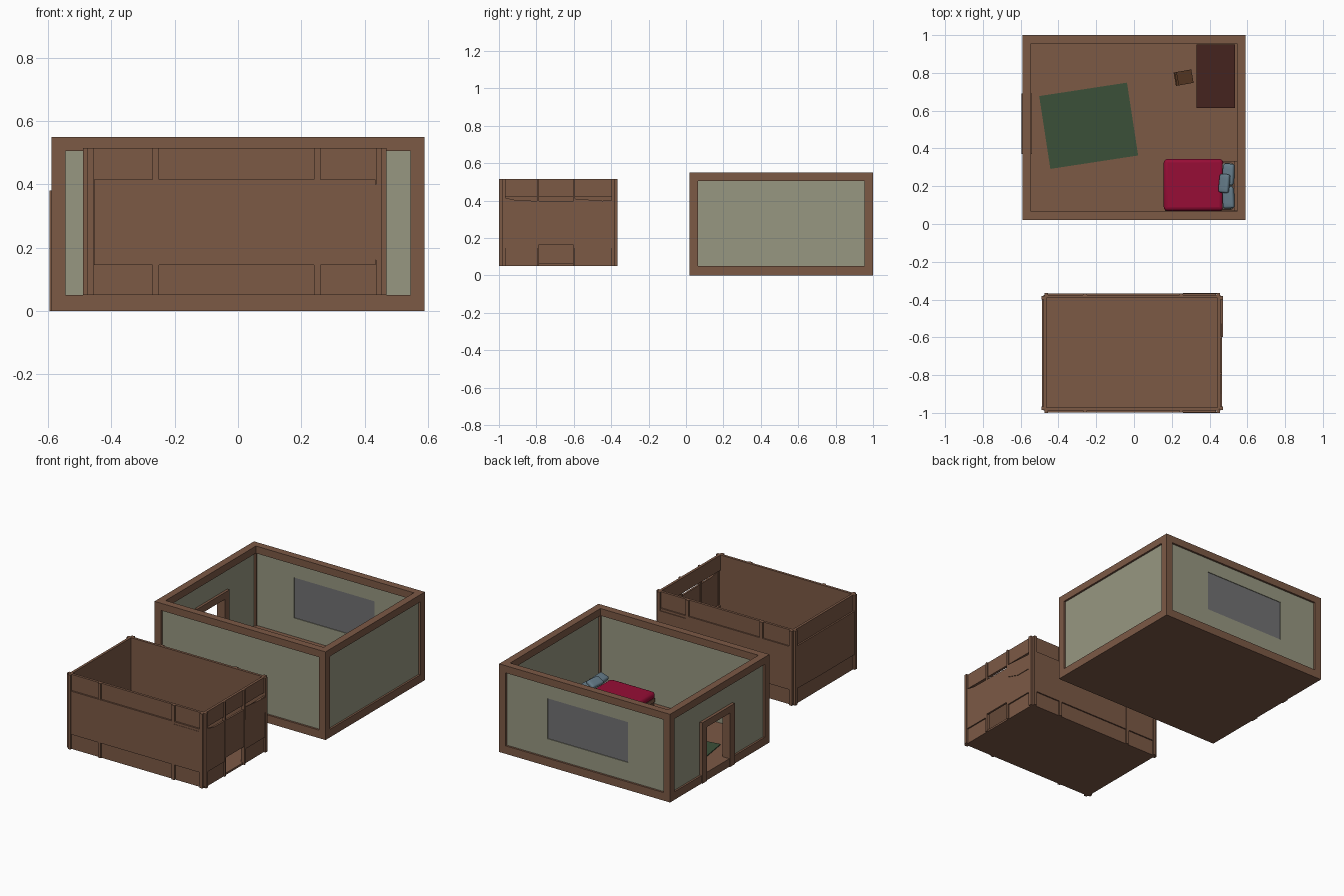
import bpy, bmesh, math
from mathutils import Vector

if "Cube" in bpy.data.objects:
    bpy.data.objects.remove(bpy.data.objects["Cube"])


def material(name, r, g, b):
    m = bpy.data.materials.new(name)
    m.diffuse_color = (r, g, b, 1)
    m.use_nodes = True
    m.node_tree.nodes["Principled BSDF"].inputs["Base Color"].default_value = m.diffuse_color
    return m


WOOD = material("wood", .2, .1, .06)
PLASTER = material("plaster", .31, .31, .22)
GLASS = material("glass", .165, .165, .17)
GREEN = material("rug_green", .044, .08, .04)
RED = material("blanket_red", .31, .004, .037)
DARK = material("dark_wood", .06, .017, .013)
CHAIR = material("chair_wood", .085, .035, .015)
LINEN = material("linen", .45, .4, .33)
PILLOW = material("pillow_blue", .13, .2, .25)


def finish(name, bm, mat):
    bmesh.ops.recalc_face_normals(bm, faces=bm.faces)
    me = bpy.data.meshes.new(name)
    bm.to_mesh(me)
    bm.free()
    me.materials.append(mat)
    ob = bpy.data.objects.new(name, me)
    bpy.context.collection.objects.link(ob)
    return ob


def boxes(name, mat, specs):
    """One object from (x0, x1, y0, y1, z0, z1) boxes."""
    bm = bmesh.new()
    for x0, x1, y0, y1, z0, z1 in specs:
        vs = bmesh.ops.create_cube(bm, size=1)["verts"]
        for v in vs:
            v.co = Vector(((x0 + x1) / 2 + v.co.x * (x1 - x0),
                           (y0 + y1) / 2 + v.co.y * (y1 - y0),
                           (z0 + z1) / 2 + v.co.z * (z1 - z0)))
    return finish(name, bm, mat)


def plank(name, axis, start, depth, outline):
    """Irregular board: outline in (along wall, z), extruded along axis."""
    bm = bmesh.new()
    if axis == 'y':
        vs = [bm.verts.new((a, start, z)) for a, z in outline]
        move = Vector((0, depth, 0))
    else:
        vs = [bm.verts.new((start, a, z)) for a, z in outline]
        move = Vector((depth, 0, 0))
    face = bm.faces.new(vs)
    ext = bmesh.ops.extrude_face_region(bm, geom=[face])["geom"]
    bmesh.ops.translate(bm, vec=move, verts=[g for g in ext if isinstance(g, bmesh.types.BMVert)])
    return finish(name, bm, WOOD)


def soft(name, mat, loc, size, rot=(0, 0, 0), bevel=.02, subdiv=0):
    bpy.ops.mesh.primitive_cube_add(size=1, location=loc, rotation=rot)
    ob = bpy.context.object
    ob.name = name
    ob.scale = size
    bpy.ops.object.transform_apply(location=False, rotation=False, scale=True)
    ob.data.materials.append(mat)
    mod = ob.modifiers.new("bevel", 'BEVEL')
    mod.width, mod.segments = bevel, 3
    if subdiv:
        ob.modifiers.new("subdiv", 'SUBSURF').levels = subdiv
    bpy.ops.object.shade_smooth_by_angle()
    return ob


# ---- furnished room: floor, posts and rails ----
X, Y0, Y1, H, B = .59, .02, 1.0, .55, .045
boxes("room_floor", WOOD, [(-X + .005, X - .005, Y0 + .005, Y1 - .005, 0, .05)])
for n, z0, z1 in (("bottom", 0, .05), ("top", H - B, H)):
    boxes(n + "_rails", WOOD, [
        (-X, X, Y0, Y0 + B, z0, z1), (-X, X, Y1 - B, Y1, z0, z1),
        (-X, -X + B, Y0 + B, Y1 - B, z0, z1), (X - B, X, Y0 + B, Y1 - B, z0, z1)])
boxes("corner_posts", WOOD, [
    (x, x + B, y, y + B, .05, H - B) for x in (-X, X - B) for y in (Y0, Y1 - B)])

# wall panels, set back from the frame
I, O, T = B, .012, .033
zb, zt = .05, H - B
boxes("front_wall", PLASTER, [(-X + I, X - I, Y0 + O, Y0 + T, zb, zt)])
boxes("right_wall", PLASTER, [(X - T, X - O, Y0 + I, Y1 - I, zb, zt)])
boxes("back_wall", PLASTER, [
    (-X + I, -.29, Y1 - T, Y1 - O, zb, zt), (.265, X - I, Y1 - T, Y1 - O, zb, zt),
    (-.29, .265, Y1 - T, Y1 - O, zb, .165), (-.29, .265, Y1 - T, Y1 - O, .417, zt)])
boxes("window_pane", GLASS, [(-.29, .265, Y1 - T + .004, Y1 - O - .004, .165, .417)])
boxes("left_wall", PLASTER, [
    (-X + O, -X + T, Y0 + I, .40, zb, zt), (-X + O, -X + T, .66, Y1 - I, zb, zt),
    (-X + O, -X + T, .40, .66, .36, zt)])
boxes("door_frame", WOOD, [
    (-X - .006, -X + B + .004, .37, .415, 0, .38),
    (-X - .006, -X + B + .004, .645, .69, 0, .38),
    (-X - .006, -X + B + .004, .415, .645, .337, .38)])

# rug
rug = boxes("rug", GREEN, [(-.235, .235, -.195, .195, 0, .005)])
rug.location = (-.24, .52, .05)
rug.rotation_euler.z = math.radians(8.7)

# bed
boxes("bed_frame", WOOD, [(.165, .535, .07, .33, .07, .095), (.53, .544, .068, .333, .05, .15)] +
      [(x, x + .02, y, y + .02, .05, .07) for x in (.17, .51) for y in (.072, .308)])
soft("mattress", LINEN, (.35, .2, .11), (.35, .245, .04), bevel=.012)
blanket = soft("blanket", RED, (.315, .207, .115), (.315, .275, .046), bevel=.02)
soft("pillow_near", PILLOW, (.5, .14, .148), (.065, .115, .035), (0, -.35, .05), .014, 1)
soft("pillow_far", PILLOW, (.5, .262, .148), (.065, .115, .035), (0, -.35, -.05), .014, 1)
soft("pillow_small", PILLOW, (.478, .215, .163), (.06, .1, .03), (0, -.5, -.1), .012, 1)

# desk
boxes("desk", DARK, [(.33, .535, .615, .95, .2, .215),
                     (.345, .53, .62, .635, .05, .2), (.345, .53, .93, .945, .05, .2),
                     (.515, .53, .635, .93, .1, .2)])

# chair, turned slightly toward the desk
chair = boxes("chair", CHAIR, [(-.05, .045, -.036, .036, .065, .075), (-.045, -.033, -.036, .036, .115, .165)] +
              [(-.045, -.035, y, y + .01, 0, .16) for y in (-.035, .025)] +
              [(.033, .043, y, y + .01, 0, .065) for y in (-.035, .025)])
chair.location = (.265, .775, .05)
chair.rotation_euler.z = math.radians(10)

# ---- patched timber shack ----
L, R, F, K, Z0, Z1 = -.49, .47, -1.0, -.365, .05, .515
boxes("shack_floor", WOOD, [(L + .012, R - .012, F + .012, K - .012, Z0, Z0 + .012)])
# stepped corner posts made of paired studs
posts = []
for x, sx in ((L, 1), (R, -1)):
    for y, sy in ((F, 1), (K, -1)):
        for ax, bx, ay, by in ((.015, .034, 0, .018), (0, .018, .015, .034)):
            xs, ys = sorted((x + sx * ax, x + sx * bx)), sorted((y + sy * ay, y + sy * by))
            posts.append((*xs, *ys, Z0, Z1))
boxes("shack_corner_posts", WOOD, posts)
# wall studs
boxes("shack_studs", WOOD,
      [(x, x + .02, y, y + .018, Z0, Z1) for x in (-.27, .24) for y in (F + .003, K - .021)] +
      [(R - .021, R - .003, y, y + .012, Z0, Z1) for y in (-.797, -.605)])
# recessed front, back and left walls
boxes("shack_front_wall", WOOD, [(L + .02, R - .02, F + .012, F + .028, Z0, Z1)])
boxes("shack_back_wall", WOOD, [(L + .02, R - .02, K - .028, K - .012, Z0, Z1)])
boxes("shack_left_wall", WOOD, [(L + .012, L + .028, F + .02, K - .02, Z0, Z1)])
# right wall bands with a low opening between the studs
boxes("shack_right_wall", WOOD, [
    (R - .028, R - .012, F + .02, K - .02, .42, Z1),
    (R - .028, R - .012, F + .02, -.79, Z0, .2),
    (R - .028, R - .012, -.60, K - .02, Z0, .2)])
# rough boards nailed over the middle of each wall
for n, y in (("front", F + .004), ("back", K - .014)):
    plank(n + "_board", 'y', y - .002, .012, [(-.455, .145), (.435, .145), (.435, .415), (-.455, .415)])
    plank(n + "_patch", 'y', F if n == "front" else K - .006, .006,
          [(.26, .225), (.437, .16), (.437, .4), (.26, .4)])
plank("front_splinter", 'y', F + .004, .01, [(-.27, .515), (-.255, .415), (-.25, .415), (-.262, .515)])
plank("left_board", 'x', L + .002, .012, [(F + .03, .145), (-.6, .145), (K - .03, .15), (K - .03, .415), (F + .03, .415)])
plank("right_board", 'x', R - .016, .012, [(-.97, .145), (-.79, .145), (-.79, .165), (-.6, .165), (-.6, .145),
                                           (-.395, .145), (-.395, .4), (-.6, .395), (-.9, .40), (-.97, .415)])
plank("right_patch", 'x', R - .006, .006, [(-.597, .33), (-.5, .3), (-.4, .3), (-.4, .395), (-.597, .41)])
